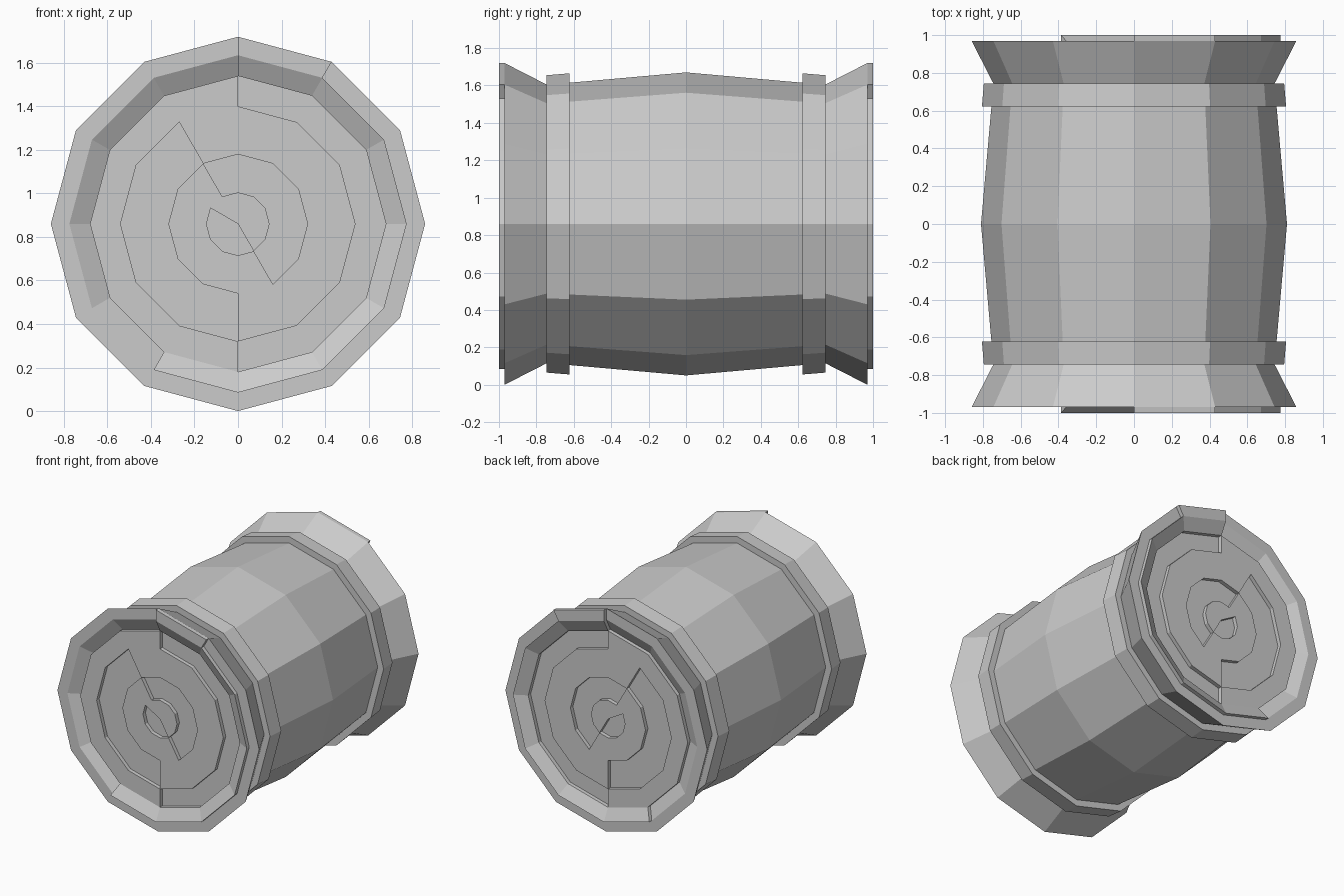
import bpy, bmesh
from math import sin, cos, radians

if "Cube" in bpy.data.objects:
    bpy.data.objects.remove(bpy.data.objects["Cube"])

CZ, SIDES, STEP = 0.86, 12, 0.03


def pt(r, k, y):
    a = radians(30 * k)
    return (r * cos(a), y, CZ + r * sin(a))


def add_face(bm, pts):
    # skip repeated points so centre quads become triangles
    clean = [p for i, p in enumerate(pts)
             if sum((a - b) ** 2 for a, b in zip(p, pts[i - 1])) > 1e-10]
    if len(clean) > 2:
        bm.faces.new([bm.verts.new(p) for p in clean])


def lathe(bm, profile):
    for (r0, y0), (r1, y1) in zip(profile, profile[1:]):
        for k in range(SIDES):
            add_face(bm, [pt(r0, k, y0), pt(r0, k + 1, y0),
                          pt(r1, k + 1, y1), pt(r1, k, y1)])


def finish(bm, name):
    bmesh.ops.remove_doubles(bm, verts=bm.verts, dist=1e-4)
    bmesh.ops.recalc_face_normals(bm, faces=bm.faces)
    me = bpy.data.meshes.new(name)
    bm.to_mesh(me)
    bm.free()
    bpy.context.collection.objects.link(bpy.data.objects.new(name, me))


# Spiral end: ring radii, depth at each radius, raised arc of each ring
RADII = [0.86, 0.775, 0.68, 0.54, 0.32, 0.145, 0.0]
DEPTH = [0.97, 0.97, 0.92, 0.92, 0.92, 0.92, 0.92]
ARCS = [(60, 90), (240, 450), (90, 270), (270, 480), (120, 300), (300, 510)]


def lift(ring, k):
    if ring < 0:
        return 0.0
    a0, a1 = ARCS[ring]
    return STEP if (30 * k - a0) % 360 < a1 - a0 else 0.0


def spiral_end(bm, side):
    for j in range(6):
        r0, r1, d0, d1 = RADII[j], RADII[j + 1], DEPTH[j], DEPTH[j + 1]
        for k in range(SIDES):
            h = lift(j, k)
            a, b = side * (d0 + h), side * (d1 + h)
            add_face(bm, [pt(r0, k, a), pt(r0, k + 1, a),
                          pt(r1, k + 1, b), pt(r1, k, b)])
            # step to the neighbouring outer ring
            g = lift(j - 1, k)
            if g != h:
                c = side * (d0 + g)
                add_face(bm, [pt(r0, k, a), pt(r0, k + 1, a),
                              pt(r0, k + 1, c), pt(r0, k, c)])
            # step to the previous sector
            g = lift(j, k - 1)
            if g != h:
                add_face(bm, [pt(r0, k, a), pt(r1, k, b),
                              pt(r1, k, side * (d1 + g)), pt(r0, k, side * (d0 + g))])


# Rolled body with flared ends
bm = bmesh.new()
lathe(bm, [(0.86, -0.97), (0.745, -0.745), (0.755, -0.62), (0.81, 0),
           (0.755, 0.62), (0.745, 0.745), (0.86, 0.97)])
for s in (-1, 1):
    spiral_end(bm, s)
finish(bm, "rolled_bale")

# Straps
for s, name in ((-1, "front_strap"), (1, "back_strap")):
    bm = bmesh.new()
    lathe(bm, [(0.74, s * 0.745), (0.795, s * 0.745), (0.805, s * 0.623),
               (0.75, s * 0.623), (0.74, s * 0.745)])
    finish(bm, name)
